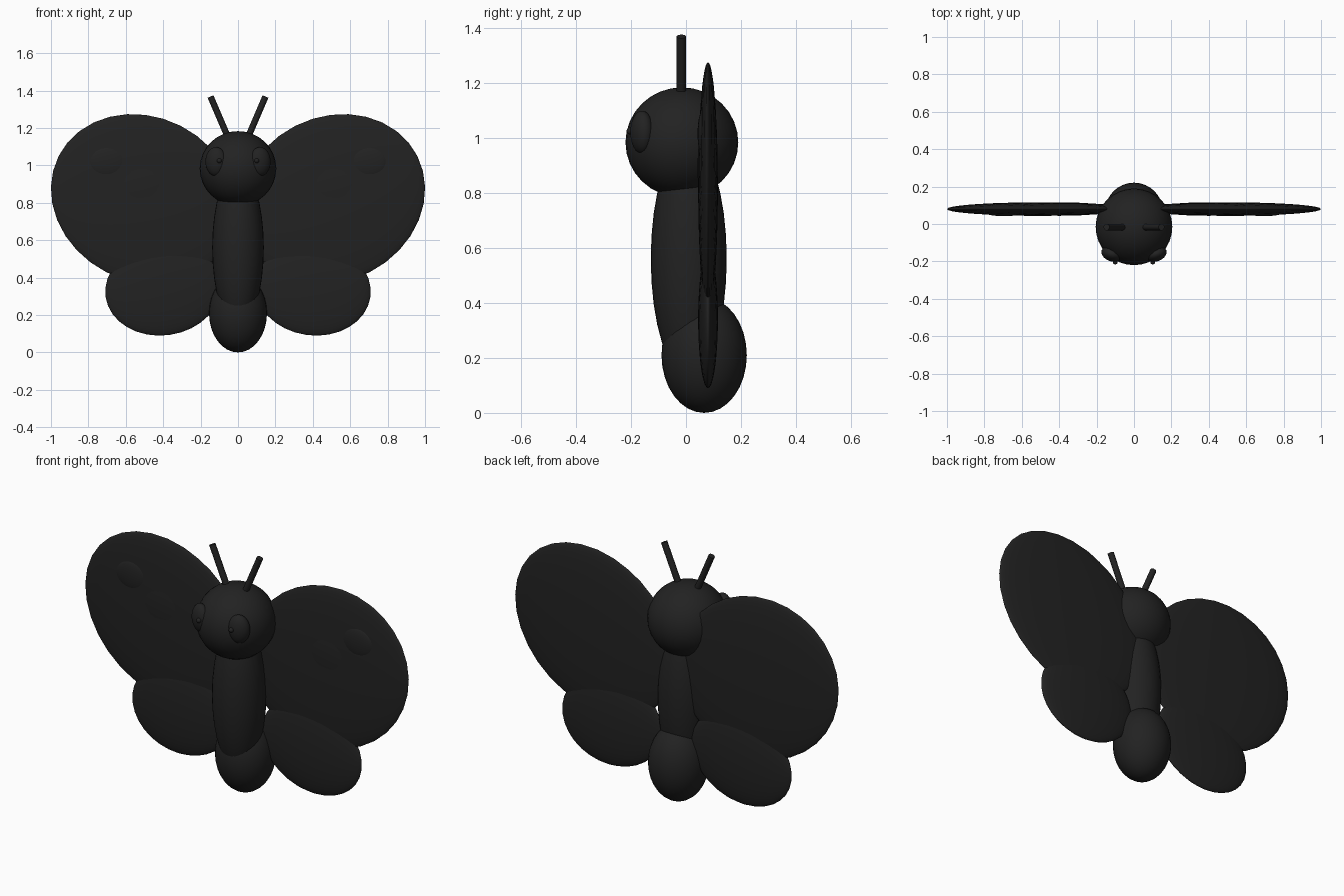
import bpy
import math
from mathutils import Vector

cube = bpy.data.objects.get("Cube")
if cube:
    bpy.data.objects.remove(cube, do_unlink=True)

# Single near-black colour
COLOUR = (0.016, 0.016, 0.016, 1)
black = bpy.data.materials.new("soft_black")
black.use_nodes = True
black.diffuse_color = COLOUR
bsdf = next(n for n in black.node_tree.nodes if n.type == 'BSDF_PRINCIPLED')
bsdf.inputs["Base Color"].default_value = COLOUR


def finish(name):
    ob = bpy.context.object
    ob.name = name
    ob.data.materials.append(black)
    bpy.ops.object.shade_smooth_by_angle(angle=math.radians(40))
    return ob


def ellipsoid(name, centre, radii, tilt=0, turn=0):
    """Stretched sphere; tilt lifts its +x end, turn spins it about z."""
    bpy.ops.mesh.primitive_uv_sphere_add(
        segments=32, ring_count=16, radius=1, location=centre,
        rotation=(0, -math.radians(tilt), math.radians(turn)))
    bpy.context.object.scale = radii
    return finish(name)


def rod(name, start, end, radius):
    a, b = Vector(start), Vector(end)
    bpy.ops.mesh.primitive_cylinder_add(
        vertices=24, radius=radius, depth=(b - a).length, location=(a + b) / 2,
        rotation=(b - a).to_track_quat('Z', 'Y').to_euler())
    return finish(name)


# Head, thorax and abdomen
ellipsoid("head", (0, -0.015, 0.983), (0.205, 0.205, 0.2))
ellipsoid("body", (0, 0.01, 0.56), (0.138, 0.138, 0.43))
ellipsoid("abdomen", (0, 0.066, 0.21), (0.155, 0.155, 0.21))

for side, s in (("left", 1), ("right", -1)):
    # Wings with raised spots on the front
    ellipsoid(side + "_upper_wing", (s * 0.505, 0.08, 0.82),
              (0.509, 0.036, 0.439), tilt=s * 27)
    ellipsoid(side + "_lower_wing", (s * 0.4, 0.08, 0.34),
              (0.311, 0.036, 0.249), tilt=s * -8)
    ellipsoid(side + "_large_spot", (s * 0.515, 0.061, 0.89), (0.165, 0.019, 0.14))
    ellipsoid(side + "_small_spot", (s * 0.695, 0.062, 1.015), (0.103, 0.02, 0.085))
    # Face
    ellipsoid(side + "_eye", (s * 0.118, -0.16, 1.02), (0.058, 0.04, 0.078), turn=s * 20)
    ellipsoid(side + "_pupil", (s * 0.1, -0.203, 1.025), (0.013, 0.013, 0.013))
    # Antenna
    rod(side + "_antenna", (s * 0.045, -0.017, 1.13), (s * 0.147, -0.017, 1.368), 0.017)
